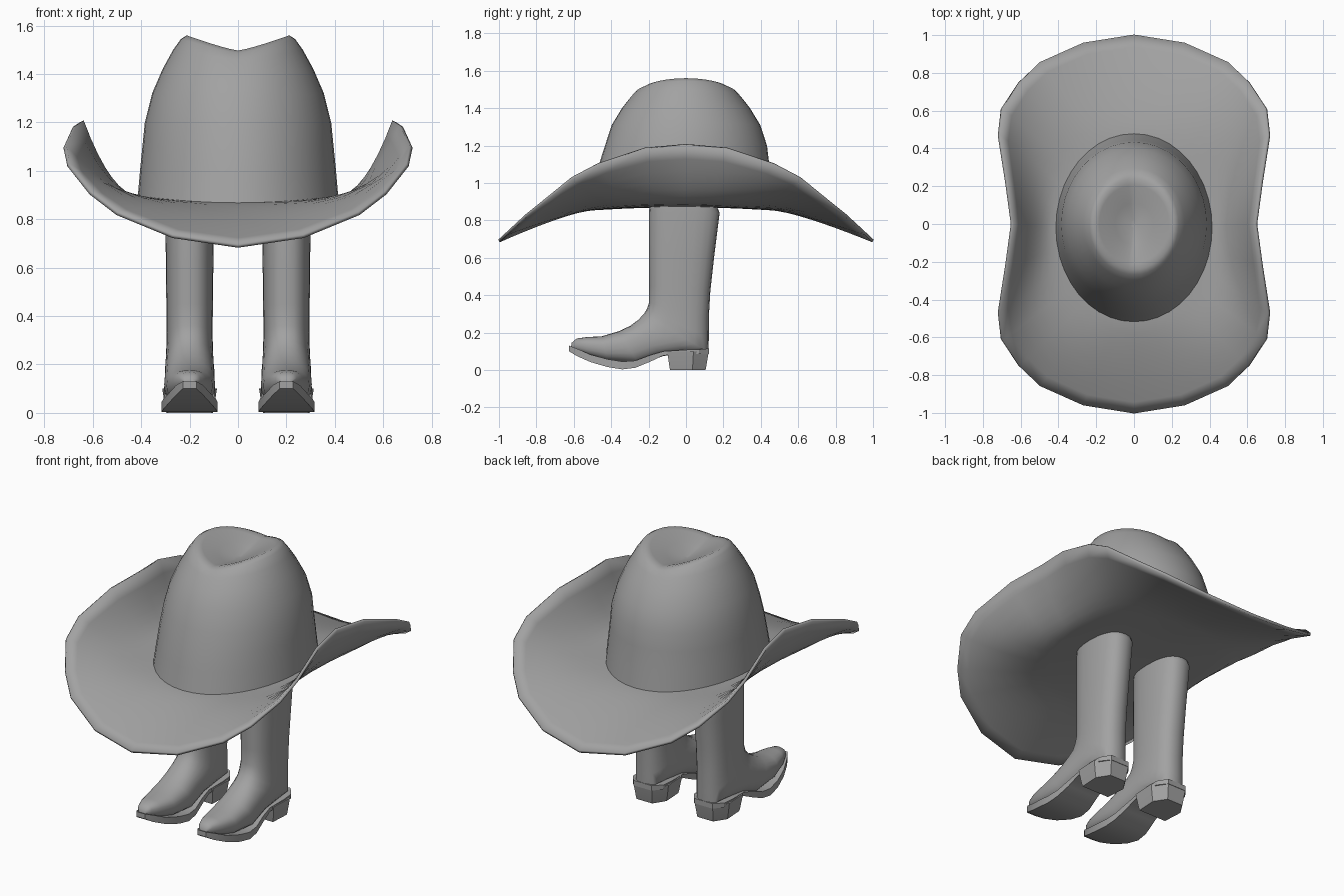
import bpy, bmesh, math

if "Cube" in bpy.data.objects:
    bpy.data.objects.remove(bpy.data.objects["Cube"])

felt = bpy.data.materials.new("plain grey")
felt.diffuse_color = (0.36, 0.36, 0.36, 1)
felt.use_nodes = True
felt.node_tree.nodes["Principled BSDF"].inputs["Base Color"].default_value = felt.diffuse_color


def loft(name, rings, caps=(True, True), angle=40):
    """Skin a list of equal-length point rings into one object."""
    bm = bmesh.new()
    loops = [[bm.verts.new(p) for p in ring] for ring in rings]
    n = len(loops[0])
    for lo, hi in zip(loops, loops[1:]):
        for i in range(n):
            j = (i + 1) % n
            bm.faces.new((lo[i], lo[j], hi[j], hi[i]))
    for use, ring in zip(caps, (loops[0], loops[-1])):
        if use:
            bm.faces.new(ring)
    bmesh.ops.recalc_face_normals(bm, faces=bm.faces)
    mesh = bpy.data.meshes.new(name)
    bm.to_mesh(mesh)
    bm.free()
    mesh.materials.append(felt)
    ob = bpy.data.objects.new(name, mesh)
    bpy.context.collection.objects.link(ob)
    bpy.ops.object.select_all(action='DESELECT')
    ob.select_set(True)
    bpy.context.view_layer.objects.active = ob
    bpy.ops.object.shade_smooth_by_angle(angle=math.radians(angle))
    return ob


def mirror(ob):
    ob.modifiers.new("pair", 'MIRROR').use_axis[0] = True


# Crown: oval rings up to a creased rim, then down into the dent
# (height at sides, height at front/back, half width, half length, y centre)
crown_levels = [
    (.885, .855, .415, .50, -.02), (1.0, .99, .405, .475, -.015),
    (1.10, 1.10, .395, .455, -.01), (1.2, 1.2, .385, .433, 0),
    (1.32, 1.31, .355, .397, 0), (1.42, 1.40, .312, .342, 0),
    (1.50, 1.46, .268, .295, 0), (1.545, 1.487, .236, .268, 0),
    (1.56, 1.497, .212, .24, 0), (1.55, 1.494, .185, .205, 0),
    (1.505, 1.47, .10, .11, 0), (1.465, 1.455, .02, .02, 0)]
crown_rings = []
for zs, zf, a, b, cy in crown_levels:
    ring = []
    for i in range(40):
        t = 2 * math.pi * i / 40
        c = abs(math.cos(t)) ** 1.2
        ring.append((a * math.cos(t), cy + b * math.sin(t), zf + (zs - zf) * c))
    crown_rings.append(ring)
loft("hat_crown", crown_rings, (False, True), 60)

# Brim: quarter outline mirrored around, rolled up at the sides
quarter = [(.645, 0, 1.205), (.675, .22, 1.185), (.715, .47, 1.10), (.70, .61, 1.025),
           (.61, .75, .91), (.50, .855, .825), (.27, .957, .73), (0, 1, .69)]
edge = quarter + [(-x, y, z) for x, y, z in quarter[-2::-1]]
edge += [(x, -y, z) for x, y, z in edge[-2:0:-1]]
count = len(edge)
brim_rings = []
for s in (.05, .5):                                   # floor inside the hat
    brim_rings.append([(.41 * s * math.cos(2 * math.pi * i / count),
                        -.02 + .5 * s * math.sin(2 * math.pi * i / count), .875)
                       for i in range(count)])
for k in range(9):                                    # sweep out to the edge
    t = k / 8
    ring = []
    for i, (x, y, z) in enumerate(edge):
        a = 2 * math.pi * i / count
        side = math.cos(a) ** 2
        x0, y0, z0 = .41 * math.cos(a), -.02 + .5 * math.sin(a), .86 + .03 * side
        ring.append((x0 + (x - x0) * t, y0 + (y - y0) * t,
                     z0 + (z - z0) * t ** (1.25 + .75 * side)))
    brim_rings.append(ring)
brim = loft("hat_brim", brim_rings, (True, False), 50)
solid = brim.modifiers.new("thickness", 'SOLIDIFY')
solid.thickness, solid.offset = .016, 0

# Boot upper: tilted rings from shaft to toe
# (front/top y, z, back/bottom y, z, half width)
upper_levels = [
    (-.195, .875, .165, .875, .098), (-.198, .84, .18, .84, .10),
    (-.198, .60, .15, .60, .098), (-.197, .45, .13, .42, .096),
    (-.197, .36, .122, .28, .095), (-.21, .325, .122, .17, .097),
    (-.225, .30, .12, .095, .10), (-.255, .268, .02, .09, .102),
    (-.30, .235, -.12, .075, .102), (-.36, .207, -.25, .03, .105),
    (-.45, .18, -.42, .045, .095), (-.53, .176, -.53, .075, .07),
    (-.585, .168, -.59, .10, .045), (-.612, .145, -.615, .115, .025)]
upper_rings = []
for fy, fz, by, bz, w in upper_levels:
    ring = []
    for i in range(24):
        t = 2 * math.pi * i / 24
        c, s = [math.copysign(abs(v) ** .82, v) for v in (math.cos(t), math.sin(t))]
        ring.append((.2 + w * s, (fy + by) / 2 + (fy - by) / 2 * c,
                     (fz + bz) / 2 + (fz - bz) / 2 * c))
    upper_rings.append(ring)
mirror(loft("boot_upper", upper_rings, angle=50))

# Sole: thin strip following the arch (y, top z, bottom z, half width)
sole_levels = [
    (-.625, .13, .10, .028), (-.585, .115, .075, .055), (-.51, .082, .042, .085),
    (-.42, .058, .016, .108), (-.34, .045, .003, .116), (-.27, .05, .012, .112),
    (-.19, .08, .045, .10), (-.12, .10, .078, .095), (0, .108, .085, .105),
    (.07, .11, .085, .10), (.122, .115, .085, .06)]
mirror(loft("boot_sole", [[(.2 - w, y, hi), (.2 + w, y, hi), (.2 + w, y, lo), (.2 - w, y, lo)]
                          for y, hi, lo, w in sole_levels], angle=30))

# Heel: tapered block with clipped back corners
heel_plan = [(-.105, -.10), (.105, -.10), (.113, .04), (.06, .122), (-.06, .122), (-.113, .04)]
mirror(loft("boot_heel", [[(.2 + x * s, y * s, z) for x, y in heel_plan]
                          for z, s in ((.0, .85), (.012, .88), (.10, 1))], angle=20))
